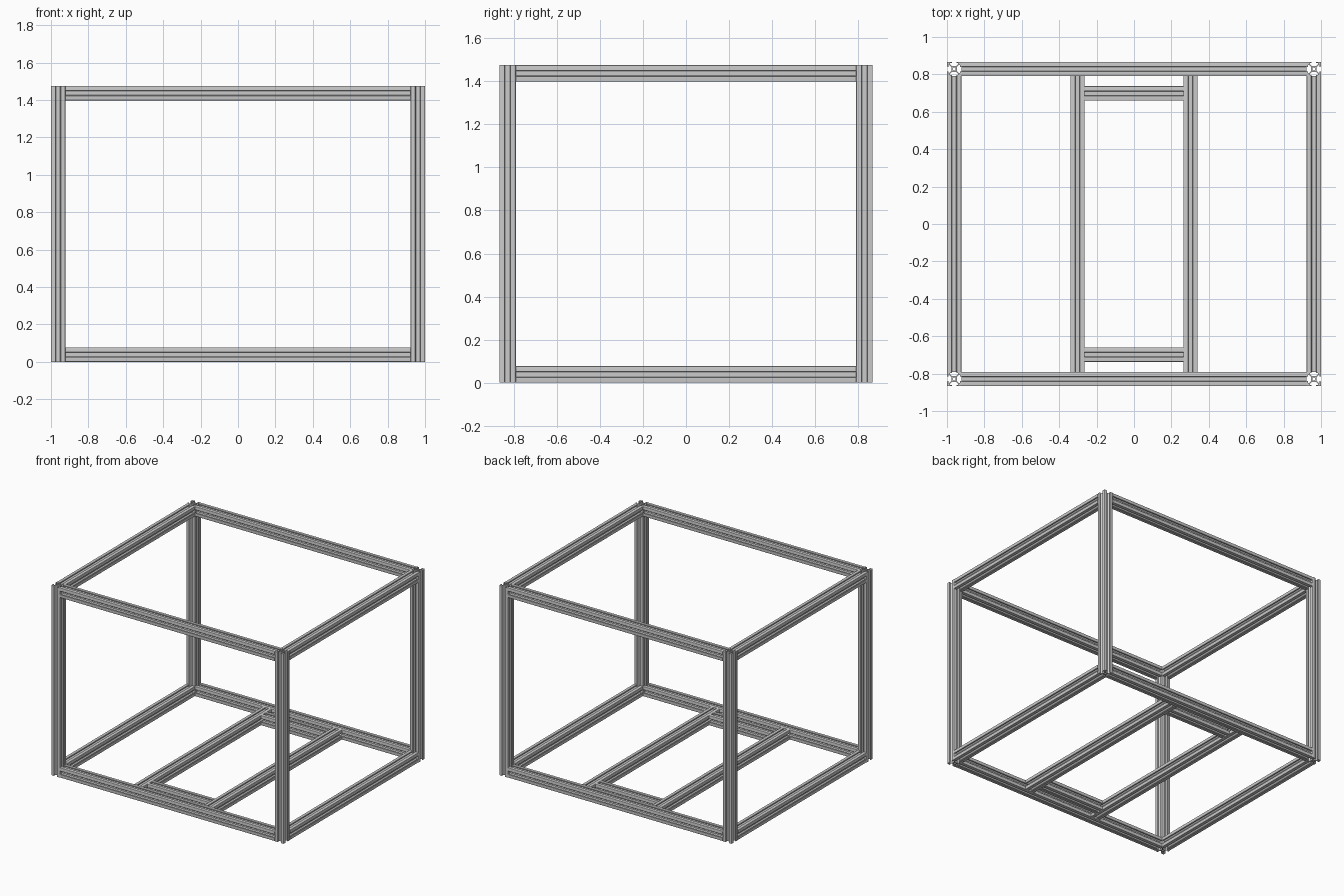
import bpy
from math import pi, sin, cos
from mathutils import Matrix, Vector

if "Cube" in bpy.data.objects:
    bpy.data.objects.remove(bpy.data.objects["Cube"])

W = 0.077            # bar width
X, Y, H = 1.0, 0.867, 1.475
U = W / 20           # profile is drawn on a 20-unit square


def slot_profile():
    """Outline of a square bar with a T-slot in each face."""
    r = 1.0
    corner = [(10 - r + r * cos(a), 10 - r + r * sin(a))
              for a in (0, pi / 8, pi / 4, 3 * pi / 8, pi / 2)]
    half = [(3.9, 2.84), (6.56, 5.5), (8.2, 5.5), (8.2, 3.1), (9.5, 3.1), (10, 3.6)]
    quarter = half + corner + [(y, x) for x, y in reversed(half)]
    pts = []
    for k in range(4):
        c, s = round(cos(k * pi / 2)), round(sin(k * pi / 2))
        pts += [(c * x - s * y, s * x + c * y) for x, y in quarter]
    return pts


OUTLINE = slot_profile()
BORE = [(2.1 * cos(i * pi / 8), 2.1 * sin(i * pi / 8)) for i in range(16)]
TURN = {'x': Matrix.Rotation(pi / 2, 4, 'Y'),
        'y': Matrix.Rotation(pi / 2, 4, 'X'),
        'z': Matrix.Identity(4)}


def bar(name, axis, length, centre):
    """Extruded bar along an axis, with open slots and a centre bore."""
    cu = bpy.data.curves.new(name, 'CURVE')
    cu.dimensions = '2D'
    cu.fill_mode = 'BOTH'
    cu.extrude = length / 2
    for loop in (OUTLINE, BORE):
        sp = cu.splines.new('POLY')
        sp.points.add(len(loop) - 1)
        for p, (x, y) in zip(sp.points, loop):
            p.co = (x * U, y * U, 0, 1)
        sp.use_cyclic_u = True
    tmp = bpy.data.objects.new(name + "_curve", cu)
    bpy.context.collection.objects.link(tmp)
    dg = bpy.context.evaluated_depsgraph_get()
    me = bpy.data.meshes.new_from_object(tmp.evaluated_get(dg))
    bpy.data.objects.remove(tmp)
    me.transform(Matrix.Translation(Vector(centre)) @ TURN[axis])
    ob = bpy.data.objects.new(name, me)
    bpy.context.collection.objects.link(ob)
    bpy.ops.object.select_all(action='DESELECT')
    ob.select_set(True)
    bpy.context.view_layer.objects.active = ob
    bpy.ops.object.shade_smooth_by_angle(angle=pi / 6)
    return ob


px, py = X - W / 2, Y - W / 2
low, high = W / 2, H - W / 2

# Corner posts
for sx, side in ((-1, "left"), (1, "right")):
    for sy, end in ((-1, "front"), (1, "back")):
        bar(f"{end}_{side}_post", 'z', H, (sx * px, sy * py, H / 2))

# Bottom and top perimeter rails
for z, level in ((low, "bottom"), (high, "top")):
    for s, end, side in ((-1, "front", "left"), (1, "back", "right")):
        bar(f"{level}_{end}_rail", 'x', 2 * (X - W), (0, s * py, z))
        bar(f"{level}_{side}_rail", 'y', 2 * (Y - W), (s * px, 0, z))

# Inner floor beams and the short cross members between them
bx = 0.302
for s, side, end in ((-1, "left", "front"), (1, "right", "back")):
    bar(f"{side}_floor_beam", 'y', 2 * (Y - W), (s * bx, 0, low))
    bar(f"{end}_cross_member", 'x', 2 * bx - W, (0, s * 0.698, low))
